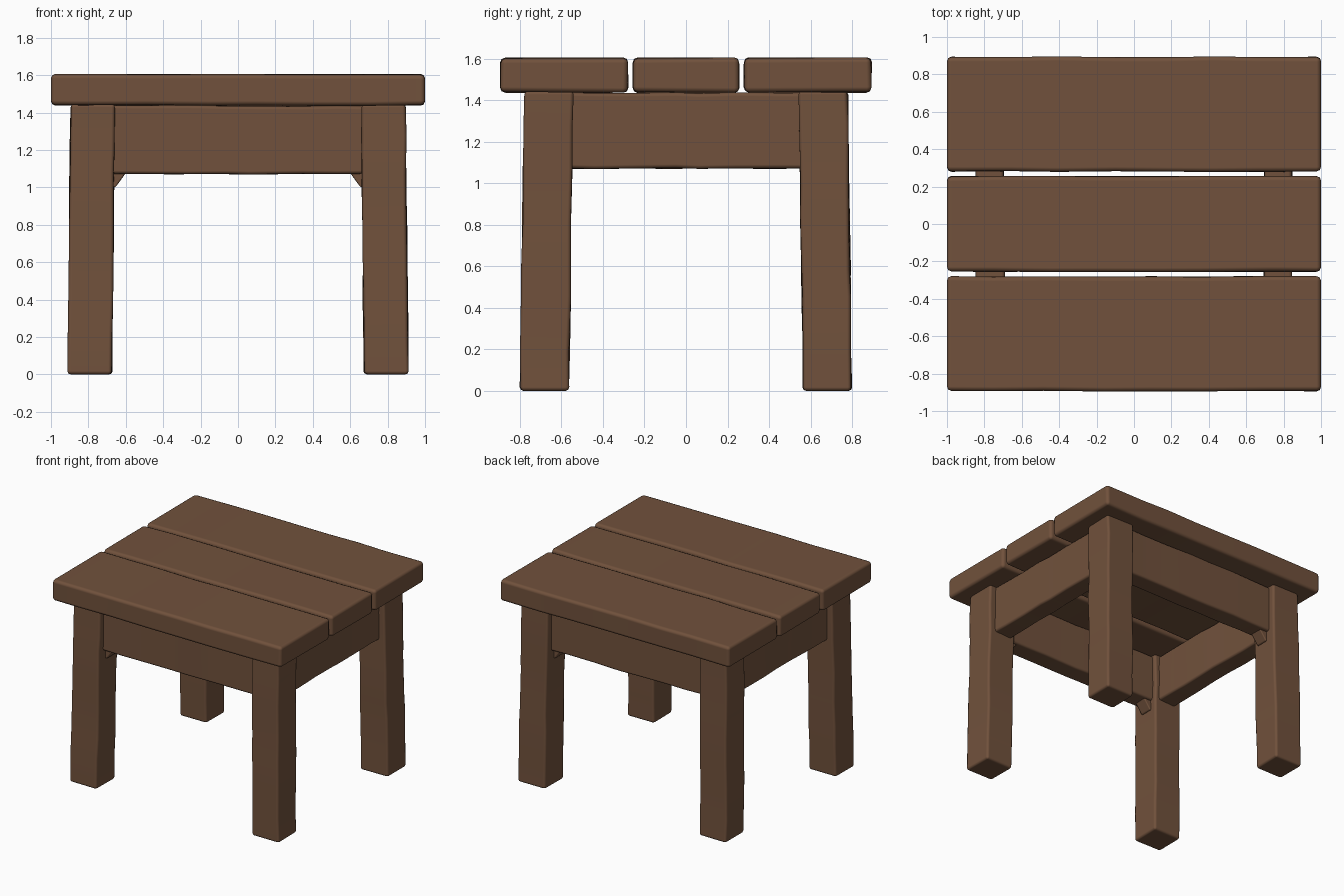
import bpy
import bmesh
import random
from mathutils import Vector

random.seed(4)

if "Cube" in bpy.data.objects:
    bpy.data.objects.remove(bpy.data.objects["Cube"], do_unlink=True)

wood = bpy.data.materials.new("brown_wood")
wood.use_nodes = True
brown = (0.165, 0.083, 0.045, 1)
wood.diffuse_color = brown
wood.node_tree.nodes["Principled BSDF"].inputs["Base Color"].default_value = brown
wood.node_tree.nodes["Principled BSDF"].inputs["Roughness"].default_value = 0.8


def finish(name, bm, bevel):
    """Turn a bmesh into a softly bevelled wooden part."""
    bmesh.ops.recalc_face_normals(bm, faces=bm.faces)
    mesh = bpy.data.meshes.new(name)
    bm.to_mesh(mesh)
    bm.free()
    mesh.materials.append(wood)
    mesh.shade_smooth()
    obj = bpy.data.objects.new(name, mesh)
    bpy.context.collection.objects.link(obj)
    mod = obj.modifiers.new("worn_edges", "BEVEL")
    mod.width = bevel
    mod.segments = 2
    mod.limit_method = "ANGLE"
    mod.angle_limit = 0.8
    mod.harden_normals = True
    return obj


def timber(name, low, high, axis, wear=0.008, bevel=0.018, splay=None):
    """Box cut into uneven lengths along one axis, its edges worn inwards."""
    low, high = Vector(low), Vector(high)
    centre, size = (low + high) / 2, high - low
    bm = bmesh.new()
    bmesh.ops.create_cube(bm, size=1)
    for v in bm.verts:
        v.co = centre + v.co * size
    normal = Vector([1 if i == axis else 0 for i in range(3)])
    cuts = 7
    for i in range(1, cuts):
        point = low + normal * size[axis] * (i + random.uniform(-0.25, 0.25)) / cuts
        bmesh.ops.bisect_plane(bm, geom=bm.verts[:] + bm.edges[:] + bm.faces[:],
                               plane_co=point, plane_no=normal)
    for v in bm.verts:
        for i in range(3):
            if i != axis:
                side = 1 if v.co[i] > centre[i] else -1
                v.co[i] -= side * random.uniform(0, wear)
        if splay:
            v.co += Vector(splay) * (1 - v.co.z / high.z)
    return finish(name, bm, bevel)


# Seat planks
seat_z, top_z = 1.435, 1.607
for name, y0, y1 in (("front", -0.897, -0.277), ("middle", -0.258, 0.258),
                     ("back", 0.277, 0.897)):
    timber(name + "_seat_plank", (-1, y0, seat_z), (1, y1, top_z), 0, 0.006, 0.024)

for sx, side in ((-1, "right"), (1, "left")):
    # Legs, splayed slightly outwards at the foot
    for sy, end in ((-1, "front"), (1, "back")):
        xs, ys = sorted((sx * 0.655, sx * 0.9)), sorted((sy * 0.54, sy * 0.783))
        timber(f"{end}_{side}_leg", (xs[0], ys[0], 0), (xs[1], ys[1], seat_z + 0.01), 2,
               splay=(sx * 0.014, sy * 0.02, 0))

        # Small corner braces under the long aprons
        bm = bmesh.new()
        profile = ((0.68, 1.09), (0.59, 1.09), (0.655, 1.0), (0.68, 1.0))
        face = bm.faces.new([bm.verts.new((sx * x, sy * 0.6, z)) for x, z in profile])
        moved = bmesh.ops.extrude_face_region(bm, geom=[face])["geom"]
        bmesh.ops.translate(bm, vec=(0, sy * 0.1, 0),
                            verts=[g for g in moved if isinstance(g, bmesh.types.BMVert)])
        finish(f"{end}_{side}_corner_brace", bm, 0.008)

    # Side apron
    xs = sorted((sx * 0.69, sx * 0.85))
    timber(side + "_apron", (xs[0], -0.6, 1.068), (xs[1], 0.6, seat_z + 0.005), 1)

# Front and back aprons
for sy, end in ((-1, "front"), (1, "back")):
    ys = sorted((sy * 0.575, sy * 0.735))
    timber(end + "_apron", (-0.7, ys[0], 1.068), (0.7, ys[1], seat_z + 0.005), 0)
